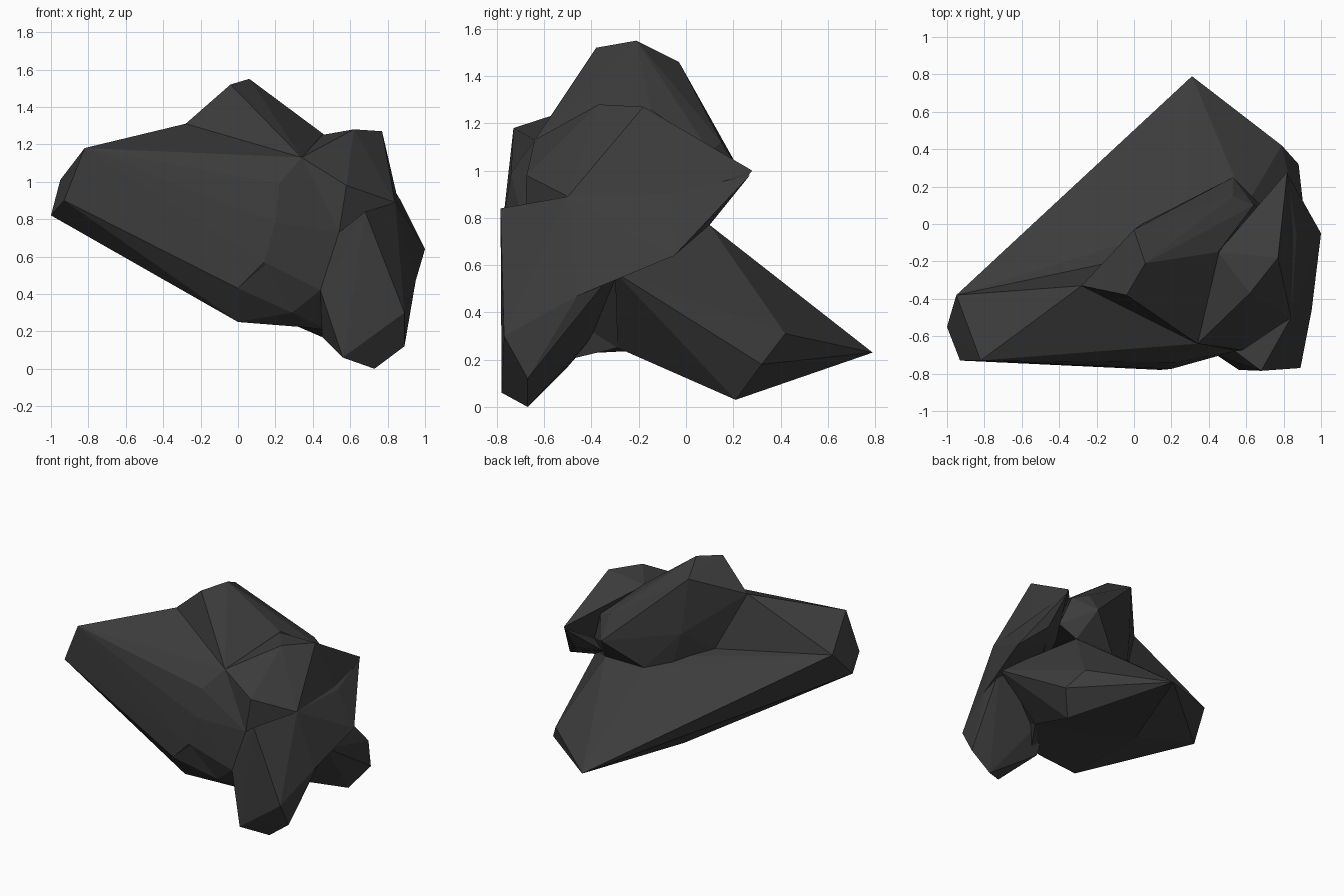
import bpy, bmesh

# one dark stone colour
stone = bpy.data.materials.new("dark_stone")
stone.diffuse_color = (0.045, 0.045, 0.045, 1)


def chunk(name, pts):
    """A faceted lump of rock: the convex hull of a few corner points."""
    bm = bmesh.new()
    for p in pts:
        bm.verts.new(p)
    bmesh.ops.convex_hull(bm, input=bm.verts)
    loose = [v for v in bm.verts if not v.link_faces]
    bmesh.ops.delete(bm, geom=loose, context='VERTS')
    bmesh.ops.recalc_face_normals(bm, faces=bm.faces)
    me = bpy.data.meshes.new(name)
    bm.to_mesh(me)
    bm.free()
    me.materials.append(stone)
    ob = bpy.data.objects.new(name, me)
    bpy.context.collection.objects.link(ob)
    return ob


# blunt left end, shared by the long lumps
tip = [(-1, -.55, .82), (-.95, -.38, 1.01), (-.93, -.73, .9), (-.82, -.73, 1.18)]
# ridge where the upper lumps sit on the base
ridge = [(.6, .1, .77), (.28, .1, .77), (.11, 0, .82), (-.1, -.2, .9)]

# low body running from the left end to the back spike
base = chunk("rock", tip[:2] + ridge + [
    (.31, .79, .23), (.79, .42, .31), (0, .02, .25), (.1, -.29, .25), (.64, -.29, .25)])

# right back corner
corner = chunk("corner", ridge + [
    (.31, .79, .23), (.79, .42, .31), (.88, .32, .18), (.77, .21, .03),
    (.64, -.29, .25), (.66, -.29, .37), (.95, -.3, .57)])

# core that fills the middle of the rock
core = chunk("core", tip[:3] + ridge + [
    (0, .02, .25), (0, -.63, .25), (0, -.77, .43), (.14, -.775, .57),
    (.29, -.66, .3), (.38, -.55, .22), (.64, -.29, .25), (.6, -.5, .8), (.9, -.3, .6)])

# web joining the core to the front foot
web = chunk("web", [
    (.14, -.78, .57), (.2, -.775, .78), (.44, -.7, .42), (.54, -.68, .73),
    (.29, -.66, .3), (.38, -.55, .22), (.5, -.5, .2), (.64, -.29, .25), (.6, -.3, .7)])

# front left arm
arm = chunk("arm", tip + [
    (-.28, -.33, 1.31), (.34, -.64, 1.13), (.22, -.74, .99), (.54, -.68, .73),
    (.2, -.775, .78), (.14, -.78, .57), (0, -.77, .43), (0, -.63, .25),
    (.2, -.4, .4), (-.1, -.2, .9)])

# top peak
peak = chunk("peak", ridge + [
    (-.04, -.38, 1.52), (.06, -.21, 1.55), (0, -.03, 1.46), (-.28, -.33, 1.31),
    (.53, .25, .96), (.53, .15, 1.12), (.64, .1, 1.08), (.45, -.15, 1.26),
    (.34, -.64, 1.13), (.04, 0, 1.05), (.72, .06, .86)])

# upper right shoulder
shoulder = chunk("shoulder", [
    (.62, -.37, 1.28), (.77, -.18, 1.27), (.82, .28, 1.0), (.86, -.06, .88),
    (.45, -.15, 1.25), (.34, -.64, 1.13), (.58, -.675, .98),
    (.84, -.5, .89), (.54, -.68, .73), (.85, .1, .77), (.6, -.3, .6)])

# right flank under the shoulder
flank = chunk("flank", [
    (1, -.05, .64), (.96, -.3, .57), (.95, -.46, .47), (.87, -.06, .9), (.84, -.5, .89),
    (.82, .27, .98), (.85, .1, .77), (.6, -.3, .7), (.7, 0, .75)])

# front foot
foot = chunk("foot", [
    (.89, -.77, .3), (.89, -.67, .12), (.73, -.67, 0), (.56, -.78, .06),
    (.44, -.7, .42), (.54, -.68, .73), (.68, -.785, .84), (.73, -.76, .61),
    (.84, -.5, .89), (.95, -.46, .47), (.95, -.3, .58), (.45, -.5, .17), (.5, -.3, .4)])

# fuse all lumps into one rock
lumps = [corner, core, web, arm, peak, shoulder, flank, foot]
for ob in lumps:
    m = base.modifiers.new("fuse", 'BOOLEAN')
    m.operation, m.solver, m.object = 'UNION', 'EXACT', ob
deps = bpy.context.evaluated_depsgraph_get()
fused = bpy.data.meshes.new_from_object(base.evaluated_get(deps))
base.modifiers.clear()
base.data = fused
for ob in lumps:
    bpy.data.objects.remove(ob)
